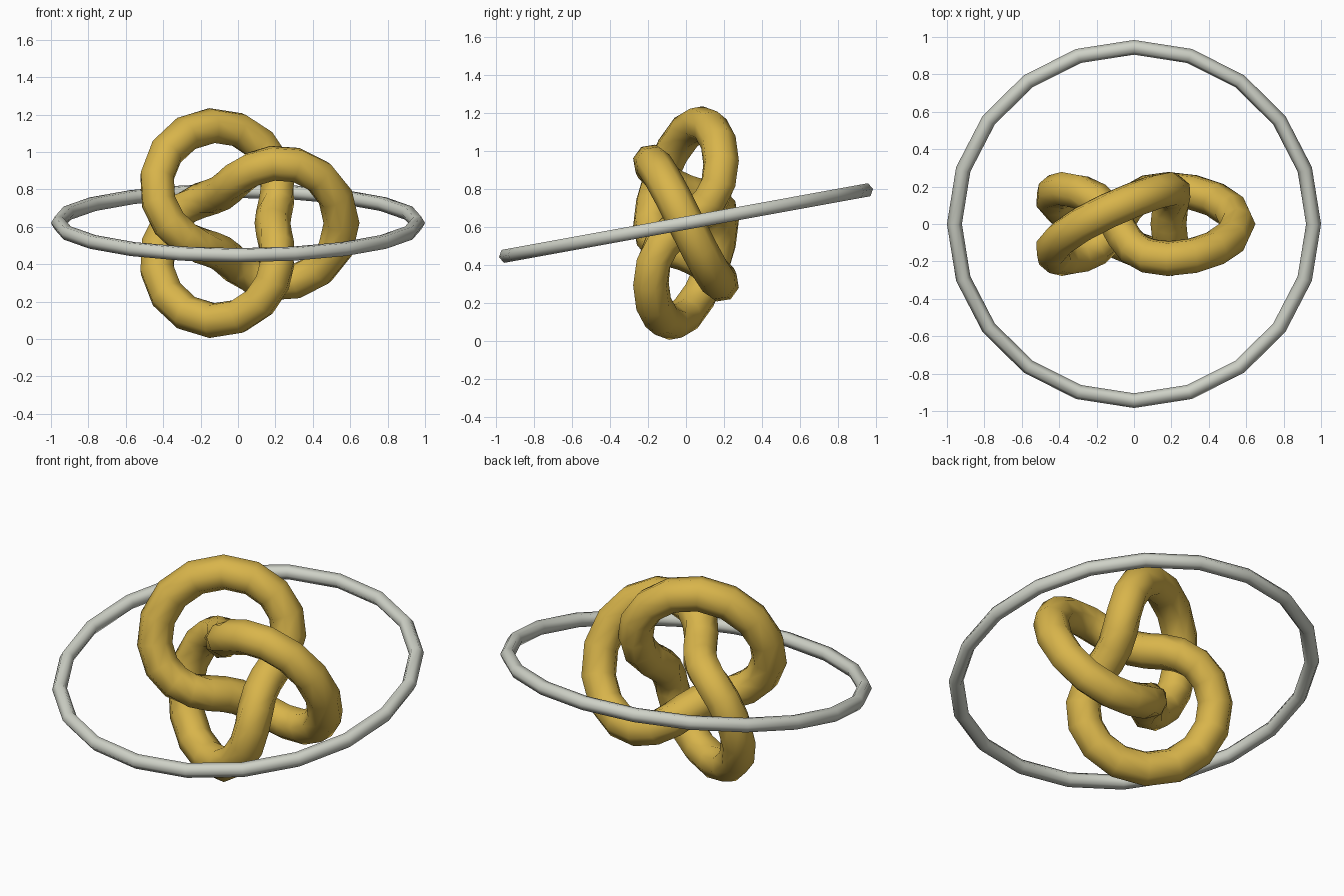
import bpy, math
from mathutils import Vector, Matrix

if "Cube" in bpy.data.objects:
    bpy.data.objects.remove(bpy.data.objects["Cube"])

CENTRE = Vector((0, 0, 0.62))


def material(name, rgb):
    m = bpy.data.materials.new(name)
    m.diffuse_color = (*rgb, 1)
    m.use_nodes = True
    m.node_tree.nodes["Principled BSDF"].inputs["Base Color"].default_value = m.diffuse_color
    return m


def closed_tube(name, point, turns, radius, steps, sides, mat, rot=Matrix()):
    """Sweep a round section along a closed curve point(u), u in 0..turns*2pi."""
    verts, faces = [], []
    for i in range(steps):
        u = i / steps * turns * math.tau
        p, ahead = point(u), point(u + 0.01)
        tangent = ahead - p
        across = tangent.cross(ahead + p).normalized()
        outward = across.cross(tangent).normalized()
        for j in range(sides):
            v = j / sides * math.tau
            offset = outward * math.cos(v) + across * math.sin(v)
            verts.append(rot @ (p + offset * radius) + CENTRE)
    for i in range(steps):
        a, b = i * sides, (i + 1) % steps * sides
        for j in range(sides):
            k = (j + 1) % sides
            faces.append((a + j, a + k, b + k, b + j))
    mesh = bpy.data.meshes.new(name)
    mesh.from_pydata(verts, [], faces)
    mesh.materials.append(mat)
    mesh.shade_smooth()
    mesh.update()
    obj = bpy.data.objects.new(name, mesh)
    bpy.context.collection.objects.link(obj)

    # Make the faces point outward
    import bmesh
    bm = bmesh.new()
    bm.from_mesh(mesh)
    bmesh.ops.recalc_face_normals(bm, faces=bm.faces)
    bm.to_mesh(mesh)
    bm.free()
    return obj


def trefoil(u, size=0.369):
    w = 1.5 * u
    r = size * (2 + math.cos(w)) / 2
    return Vector((r * math.cos(u), -size * math.sin(w) / 2, r * math.sin(u)))


def circle(u, size=0.96):
    return Vector((size * math.cos(u), size * math.sin(u), 0))


gold = material("gold", (0.69, 0.46, 0.07))
silver = material("pale grey", (0.62, 0.64, 0.57))

# Three-lobed knot standing upright
closed_tube("knot", trefoil, 2, 0.096, 48, 8, gold)

# Thin ring around it, rising towards the back
closed_tube("ring", circle, 1, 0.04, 20, 6, silver,
            Matrix.Rotation(0.18, 4, 'X'))
